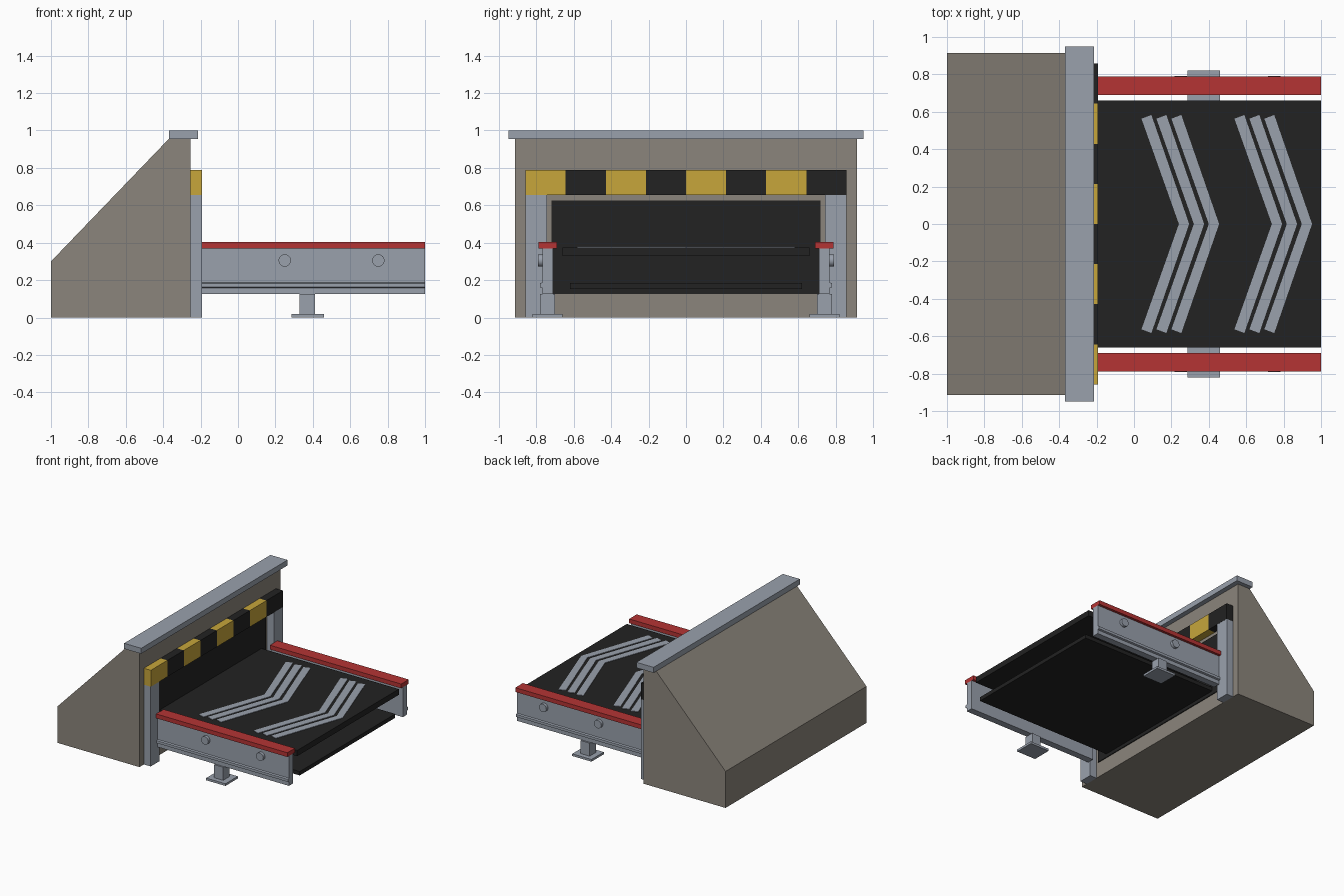
import bpy
import bmesh
from mathutils import Vector

cube = bpy.data.objects.get("Cube")
if cube:
    bpy.data.objects.remove(cube, do_unlink=True)


def material(name, rgb):
    m = bpy.data.materials.new(name)
    m.use_nodes = True
    m.diffuse_color = (*rgb, 1)
    m.node_tree.nodes["Principled BSDF"].inputs["Base Color"].default_value = (*rgb, 1)
    return m


concrete = material("warm grey concrete", (0.26, 0.235, 0.2))
steel = material("blue grey steel", (0.32, 0.355, 0.415))
red = material("red paint", (0.46, 0.034, 0.034))
yellow = material("yellow paint", (0.57, 0.38, 0.044))
black = material("black rubber", (0.016, 0.016, 0.016))


def finish(bm, name, mat):
    bmesh.ops.recalc_face_normals(bm, faces=bm.faces)
    mesh = bpy.data.meshes.new(name)
    bm.to_mesh(mesh)
    bm.free()
    mesh.materials.append(mat)
    ob = bpy.data.objects.new(name, mesh)
    bpy.context.collection.objects.link(ob)
    return ob


def prism(name, points, offset, mat):
    """Extrude a flat outline of 3D points along an offset."""
    bm = bmesh.new()
    face = bm.faces.new([bm.verts.new(p) for p in points])
    grown = bmesh.ops.extrude_face_region(bm, geom=[face], use_keep_orig=True)
    moved = [g for g in grown["geom"] if isinstance(g, bmesh.types.BMVert)]
    bmesh.ops.translate(bm, verts=moved, vec=Vector(offset))
    return finish(bm, name, mat)


def box(name, x, y, z, mat):
    outline = [(x[0], y[0], z[0]), (x[1], y[0], z[0]),
               (x[1], y[1], z[0]), (x[0], y[1], z[0])]
    return prism(name, outline, (0, 0, z[1] - z[0]), mat)


# Sloped housing with its coping and dark opening
side = [(-1, 0), (-1, 0.3), (-0.37, 0.955), (-0.255, 0.955), (-0.255, 0)]
prism("housing", [(x, -0.915, z) for x, z in side], (0, 1.83, 0), concrete)
box("coping", (-0.37, -0.215), (-0.95, 0.95), (0.955, 1), steel)
box("opening_panel", (-0.256, -0.248), (-0.72, 0.72), (0.125, 0.625), black)

# Striped lintel
stripe = 1.715 / 8
for i in range(8):
    y = -0.8575 + i * stripe
    box(f"lintel_block_{i + 1}", (-0.255, -0.192), (y, y + stripe),
        (0.655, 0.79), black if i % 2 else yellow)

# Conveyor deck and return belt
box("upper_belt", (-0.25, 1), (-0.66, 0.66), (0.328, 0.375), black)
box("lower_belt", (-0.25, 0.995), (-0.62, 0.62), (0.153, 0.185), black)

# Chevron markings
half = [(0.24, 0), (0.04, 0.563), (0.093, 0.583), (0.295, 0)]
for group in range(2):
    for bar in range(3):
        shift = group * 0.497 + bar * 0.08
        tail = [(x + shift, y, 0.375) for x, y in half]
        mirrored = [(x, -y, z) for x, y, z in tail[2:0:-1]]
        prism(f"chevron_{group + 1}_{bar + 1}", tail + mirrored, (0, 0, 0.004), steel)

# Both sides: door post, ribbed rail, red cap, bolts and leg
rail = [(0.711, 0.125), (0.767, 0.125), (0.767, 0.157), (0.78, 0.162),
        (0.78, 0.183), (0.767, 0.188), (0.767, 0.37), (0.711, 0.37)]
for s, label in ((1, "left"), (-1, "right")):
    def across(a, b):
        return tuple(sorted((s * a, s * b)))

    box(f"{label}_post", (-0.255, -0.193), across(0.743, 0.8575), (0, 0.655), steel)
    prism(f"{label}_rail", [(-0.193, s * y, z) for y, z in rail], (1.193, 0, 0), steel)
    box(f"{label}_rail_cap", (-0.193, 1), across(0.69, 0.788), (0.37, 0.405), red)
    box(f"{label}_leg", (0.33, 0.412), across(0.7, 0.78), (0.012, 0.125), steel)
    box(f"{label}_foot", (0.285, 0.46), across(0.66, 0.82), (0, 0.018), steel)
    for n, x in enumerate((0.25, 0.75)):
        bpy.ops.mesh.primitive_cylinder_add(
            vertices=24, radius=0.033, depth=0.03,
            location=(x, s * 0.775, 0.305), rotation=(1.5708, 0, 0))
        bolt = bpy.context.object
        bolt.name = f"{label}_bolt_{n + 1}"
        bolt.data.materials.append(steel)
        bpy.ops.object.shade_smooth_by_angle()
